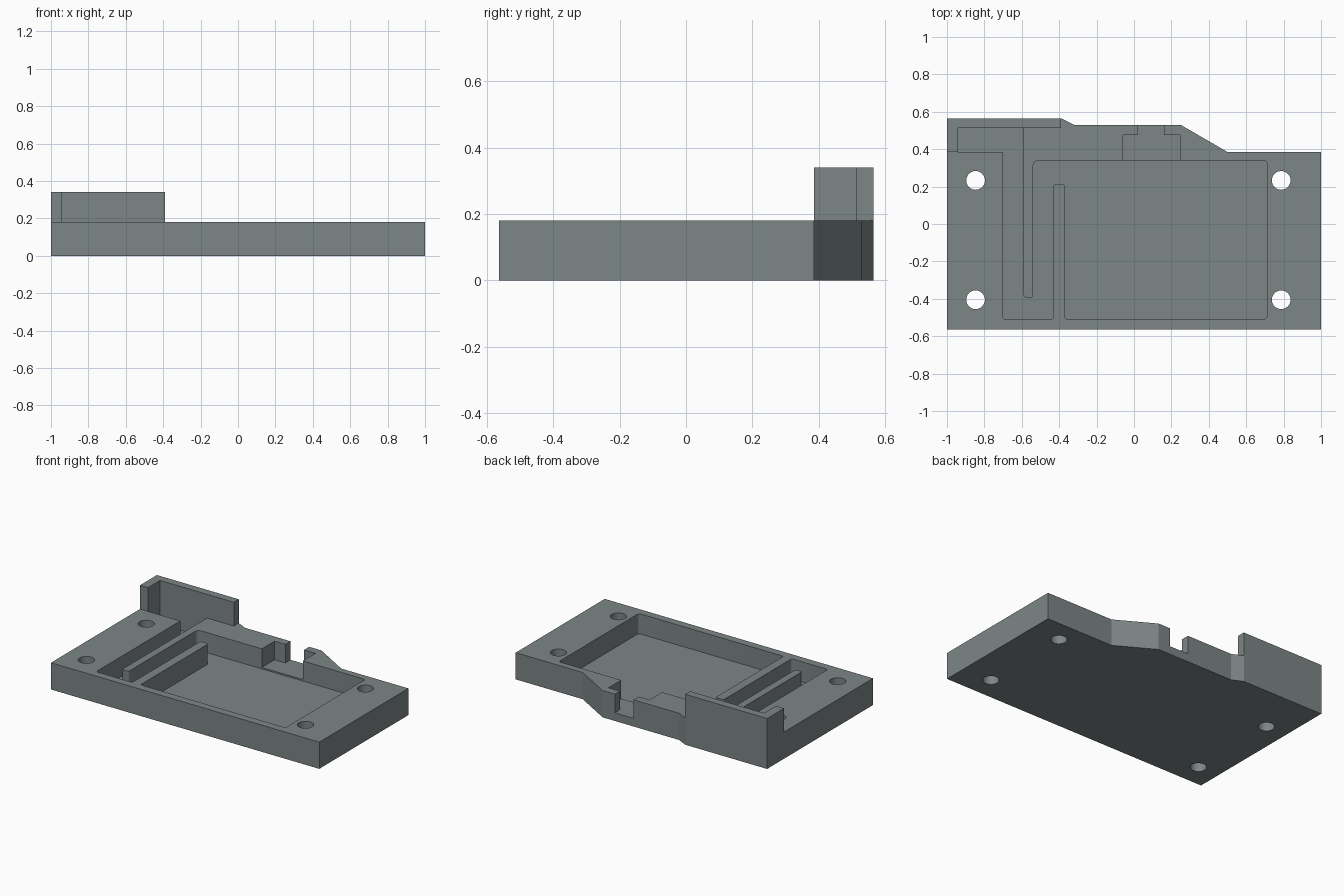
import bpy, bmesh, math
from mathutils import Vector

if "Cube" in bpy.data.objects:
    bpy.data.objects.remove(bpy.data.objects["Cube"])

TOP, FLOOR, NOTCH, WALL_TOP = 0.18, 0.045, 0.055, 0.34

grey = bpy.data.materials.new("slate_grey")
grey.diffuse_color = (0.205, 0.238, 0.24, 1)
grey.use_nodes = True
grey.node_tree.nodes["Principled BSDF"].inputs["Base Color"].default_value = grey.diffuse_color


def rounded(points, steps=4):
    """Points are (x, y) or (x, y, radius); returns the outline with rounded corners."""
    out, n = [], len(points)
    for i, p in enumerate(points):
        c = Vector(p[:2])
        r = p[2] if len(p) > 2 else 0
        if not r:
            out.append(c)
            continue
        a = c + (Vector(points[i - 1][:2]) - c).normalized() * r
        b = c + (Vector(points[(i + 1) % n][:2]) - c).normalized() * r
        centre = a + b - c
        for k in range(steps + 1):
            t = k / steps * math.pi / 2
            out.append(centre + (a - centre) * math.cos(t) + (b - centre) * math.sin(t))
    return out


def prism(name, outline, z0, z1):
    bm = bmesh.new()
    face = bm.faces.new([bm.verts.new((x, y, z0)) for x, y in outline])
    ext = bmesh.ops.extrude_face_region(bm, geom=[face])
    verts = [g for g in ext["geom"] if isinstance(g, bmesh.types.BMVert)]
    bmesh.ops.translate(bm, verts=verts, vec=(0, 0, z1 - z0))
    bmesh.ops.recalc_face_normals(bm, faces=bm.faces)
    mesh = bpy.data.meshes.new(name)
    bm.to_mesh(mesh)
    bm.free()
    mesh.materials.append(grey)
    obj = bpy.data.objects.new(name, mesh)
    bpy.context.collection.objects.link(obj)
    return obj


def cut(target, outline, z0, z1):
    cutter = prism("cutter", outline, z0, z1)
    cutter.hide_render = True
    bpy.context.view_layer.objects.active = target
    mod = target.modifiers.new("cut", 'BOOLEAN')
    mod.operation, mod.solver, mod.object = 'DIFFERENCE', 'EXACT', cutter
    bpy.ops.object.modifier_apply(modifier=mod.name)
    bpy.data.objects.remove(cutter, do_unlink=True)


# base plate with stepped rear edge
plate = prism("base_plate", [(-1, -0.563), (1, -0.563), (1, 0.385), (0.5, 0.385), (0.25, 0.53),
                             (-0.32, 0.53), (-0.39, 0.565), (-1, 0.565)], 0, TOP)

# winding channel that opens into the main pocket
R = 0.015
cut(plate, rounded([(-0.94, 0.385), (-0.70, 0.385), (-0.70, -0.51, R), (-0.43, -0.51, R),
                    (-0.43, 0.215, R), (-0.37, 0.215, R), (-0.37, -0.51, R), (0.71, -0.51, R),
                    (0.71, 0.34, R), (-0.54, 0.34, 0.03), (-0.54, -0.395, R),
                    (-0.59, -0.395, R), (-0.59, 0.512), (-0.94, 0.512)]), FLOOR, 0.4)

# stepped rear notch
cut(plate, [(-0.06, 0.32), (0.245, 0.32), (0.245, 0.475), (0.16, 0.475), (0.16, 0.6),
            (0.02, 0.6), (0.02, 0.475), (-0.06, 0.475)], NOTCH, 0.4)

# four screw holes
for hx in (-0.847, 0.787):
    for hy in (-0.405, 0.233):
        circle = [(hx + 0.05 * math.cos(i * math.pi / 16), hy + 0.05 * math.sin(i * math.pi / 16))
                  for i in range(32)]
        cut(plate, circle, -0.1, 0.4)

# raised L-shaped wall at the rear corner
wall = prism("corner_wall", [(-1, 0.385), (-0.94, 0.385), (-0.94, 0.512), (-0.39, 0.512),
                             (-0.39, 0.565), (-1, 0.565)], TOP, WALL_TOP)

# smooth the rounded corners and holes, keep the edges sharp
for obj in (plate, wall):
    bpy.ops.object.select_all(action='DESELECT')
    obj.select_set(True)
    bpy.context.view_layer.objects.active = obj
    bpy.ops.object.shade_smooth_by_angle(angle=math.radians(25))
